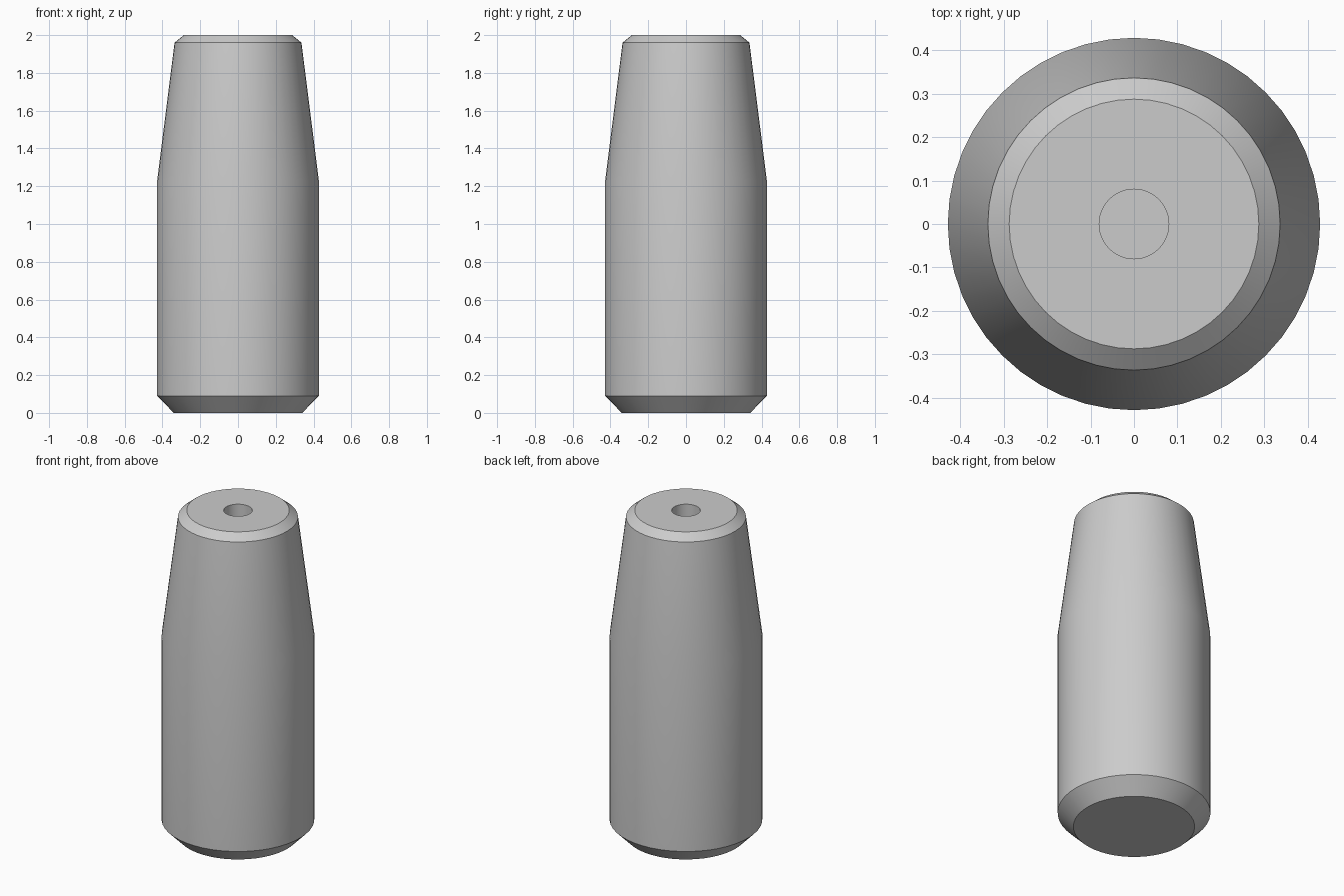
import bpy
import bmesh
import math

cube = bpy.data.objects.get("Cube")
if cube:
    bpy.data.objects.remove(cube, do_unlink=True)

# Plain grey material
grey = bpy.data.materials.new("grey")
grey.use_nodes = True
colour = (0.6, 0.6, 0.6, 1)
grey.diffuse_color = colour
grey.node_tree.nodes["Principled BSDF"].inputs["Base Color"].default_value = colour

# Half section (radius, height): chamfered base, barrel, taper, top chamfer, blind hole
profile = [(0, 0), (0.34, 0), (0.428, 0.09), (0.428, 1.23), (0.336, 1.96),
           (0.287, 2), (0.08, 2), (0.08, 1.6), (0, 1.6)]


def lathe(name, points, segments, material):
    """Spin a half section around the vertical axis into a closed solid."""
    bm = bmesh.new()
    verts = [bm.verts.new((r, 0, z)) for r, z in points]
    edges = [bm.edges.new(pair) for pair in zip(verts, verts[1:])]
    bmesh.ops.spin(bm, geom=verts + edges, cent=(0, 0, 0), axis=(0, 0, 1),
                   angle=math.tau, steps=segments, use_merge=True)
    bmesh.ops.remove_doubles(bm, verts=bm.verts, dist=0.0001)
    bmesh.ops.recalc_face_normals(bm, faces=bm.faces)
    mesh = bpy.data.meshes.new(name)
    bm.to_mesh(mesh)
    bm.free()
    mesh.materials.append(material)
    obj = bpy.data.objects.new(name, mesh)
    bpy.context.collection.objects.link(obj)
    return obj


body = lathe("tapered_body", profile, 48, grey)

# Smooth around the barrel, crisp at the chamfers and hole rim
bpy.ops.object.select_all(action="DESELECT")
body.select_set(True)
bpy.context.view_layer.objects.active = body
bpy.ops.object.shade_smooth_by_angle(angle=math.radians(30))
